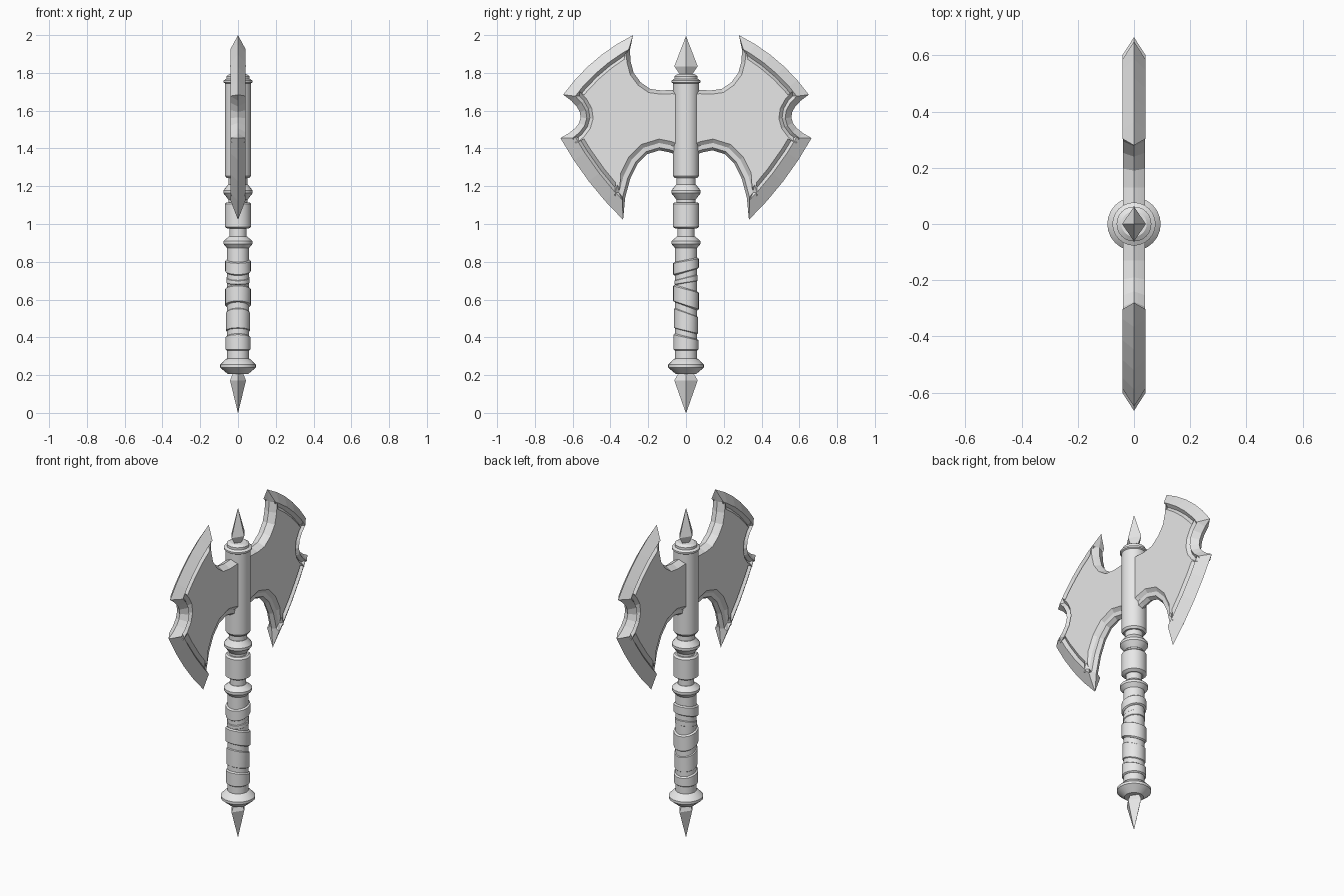
import bpy, bmesh, math
from mathutils import Vector

if "Cube" in bpy.data.objects:
    bpy.data.objects.remove(bpy.data.objects["Cube"])

steel = bpy.data.materials.new("pale_grey")
steel.use_nodes = True
steel.diffuse_color = (0.8, 0.8, 0.8, 1)
steel.node_tree.nodes["Principled BSDF"].inputs["Base Color"].default_value = (0.8, 0.8, 0.8, 1)


def finish(name, bm, smooth=True):
    bmesh.ops.recalc_face_normals(bm, faces=bm.faces)
    mesh = bpy.data.meshes.new(name)
    bm.to_mesh(mesh)
    bm.free()
    mesh.materials.append(steel)
    obj = bpy.data.objects.new(name, mesh)
    bpy.context.collection.objects.link(obj)
    if smooth:
        bpy.ops.object.select_all(action="DESELECT")
        obj.select_set(True)
        bpy.context.view_layer.objects.active = obj
        bpy.ops.object.shade_smooth_by_angle(angle=math.radians(30))
    return obj


def lathe(name, profile, sides=24, squash=1, smooth=True):
    """Closed turned part; profile rows are radius, height and optional tilt along y."""
    bm = bmesh.new()
    rings = []
    for radius, z, *tilt in profile:
        ring = []
        for i in range(sides):
            a = math.tau * i / sides
            lift = tilt[0] * math.sin(a) if tilt else 0
            ring.append(bm.verts.new((radius * squash * math.cos(a), radius * math.sin(a), z + lift)))
        rings.append(ring)
    for low, high in zip(rings, rings[1:]):
        for i in range(sides):
            j = (i + 1) % sides
            bm.faces.new((low[i], low[j], high[j], high[i]))
    bm.faces.new(rings[0][::-1])
    bm.faces.new(rings[-1])
    return finish(name, bm, smooth)


# Turned handle parts, bottom to top
lathe("pommel_ring", [(.053, .205), (.095, .24), (.095, .255), (.065, .285), (.05, .29)])
lathe("grip_core", [(.058, .28), (.058, .88)])
lathe("grip_ring", [(.056, .87), (.077, .895), (.077, .91), (.047, .935)])
lathe("lower_neck", [(.045, .92), (.045, .99)])
lathe("collar", [(.055, .975), (.07, .985), (.07, 1.105), (.06, 1.115)])
lathe("middle_neck", [(.05, 1.1), (.05, 1.26)])
lathe("upper_ring", [(.052, 1.13), (.077, 1.163), (.077, 1.178), (.052, 1.21)])
lathe("head_socket", [(.06, 1.243), (.069, 1.255), (.069, 1.75)])
lathe("socket_cap", [(.069, 1.745), (.077, 1.75), (.077, 1.76), (.062, 1.768), (.062, 1.782), (.045, 1.793)])

# Slanted wraps around the grip
wraps = [(.33, .405, .067, 0, -.015), (.43, .535, .063, -.015, -.022),
         (.565, .66, .068, -.022, -.018), (.685, .72, .062, .01, .015),
         (.745, .81, .068, .018, .012)]
for n, (z0, z1, r, t0, t1) in enumerate(wraps):
    lathe(f"grip_wrap_{n + 1}", [(r - .008, z0, t0), (r, z0 + .006, t0), (r, z1 - .006, t1), (r - .008, z1, t1)])

# Four-sided spikes at both ends
lathe("top_spike", [(.028, 1.785), (.062, 1.835), (.001, 1.993)], 4, .68, False)
lathe("bottom_spike", [(.001, 0), (.062, .172), (.04, .21)], 4, .68, False)


def curve(a, b, bulge, steps):
    """Points from a to b along a parabola bowed sideways; the last point is left out."""
    a, b = Vector(a), Vector(b)
    side = Vector((-(b - a).y, (b - a).x)).normalized()
    return [a.lerp(b, i / steps) + side * bulge * 4 * (i / steps) * (1 - i / steps) for i in range(steps)]


# Outline of one axe blade (y, z), with an edge kind for every segment
outline, kinds = [], []


def add(kind, points):
    outline.extend(points)
    kinds.extend([kind] * len(points))


upper = [Vector(p) for p in ((0, 1.70), (.07, 1.71), (.13, 1.707), (.19, 1.715), (.24, 1.75),
                             (.277, 1.80), (.293, 1.86), (.297, 1.92))]
lower = [Vector(p) for p in ((.333, 1.022), (.322, 1.14), (.295, 1.24), (.255, 1.32),
                             (.205, 1.37), (.14, 1.39), (.09, 1.38), (0, 1.35))]
add("upper", upper)
add("crown", curve((.28, 2), (.65, 1.685), .03, 5))
add("notch", curve((.65, 1.685), (.665, 1.455), -.1, 8))
add("heel", curve((.665, 1.455), (.333, 1.022), .02, 4))
add("lower", lower)
kinds.pop()

# Inset of each ring per edge kind: ridge, groove, plate
insets = {"upper": (.007, .013, .02), "crown": (.055, .073, .088), "notch": (.032, .048, .065),
          "heel": (.07, .086, .105), "lower": (.014, .038, .058)}


def inset_ring(step):
    ring = []
    for i, p in enumerate(outline):
        lines = []
        for k in (i - 1, i):
            if 0 <= k < len(kinds):
                d = (outline[k + 1] - outline[k]).normalized()
                lines.append((Vector((d.y, -d.x)), insets[kinds[k]][step]))
        (n0, w0), (n1, w1) = lines[0], lines[-1]
        det = n0.x * n1.y - n0.y * n1.x
        if abs(det) < .05:
            q = p + (n0 + n1).normalized() * (w0 + w1) / 2
        else:
            q = p + Vector((w0 * n1.y - w1 * n0.y, n0.x * w1 - n1.x * w0)) / det
        if i in (0, len(outline) - 1):
            q.x = 0
        ring.append(q)
    return ring


# Double-headed blade: bevel, groove and raised plate, mirrored across both axes
bm = bmesh.new()
heights = {"upper": (.015, .027), "lower": (.022, .024)}
rings = [[bm.verts.new((0, p.x, p.y)) for p in outline]]
for step in range(3):
    row = []
    for i, q in enumerate(inset_ring(step)):
        kind = kinds[min(i, len(kinds) - 1)]
        if i == len(upper) + 5 + 8 + 4:
            kind = "heel"
        x = .04 if step == 2 else heights.get(kind, (.041, .022))[step]
        row.append(bm.verts.new((x, q.x, q.y)))
    rings.append(row)
for a, b in zip(rings, rings[1:]):
    for i in range(len(a) - 1):
        bm.faces.new((a[i], a[i + 1], b[i + 1], b[i]))
bm.faces.new(rings[-1])
blade = finish("double_blade", bm, False)
mirror = blade.modifiers.new("mirror", "MIRROR")
mirror.use_axis = (True, True, False)
mirror.merge_threshold = .0005
